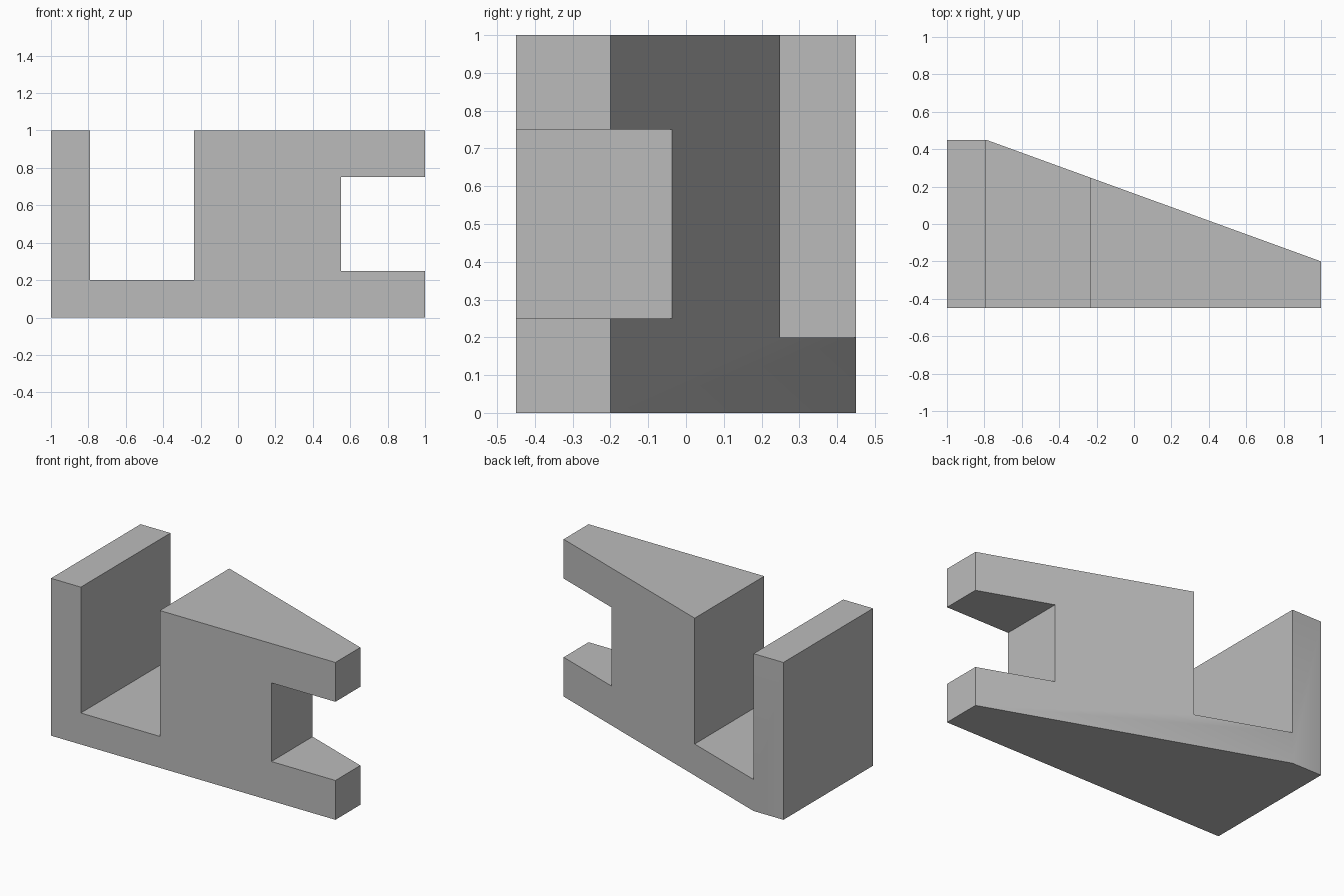
import bpy
import bmesh

cube = bpy.data.objects.get("Cube")
if cube:
    bpy.data.objects.remove(cube, do_unlink=True)

FRONT, BACK, TIP = -0.45, 0.45, -0.20   # depth limits; TIP is the back at the narrow end
BEND = -0.79                            # where the back starts to taper

# Plain grey material
grey = bpy.data.materials.new("plain grey")
grey.use_nodes = True
colour = (0.5, 0.5, 0.5, 1)
grey.diffuse_color = colour
grey.node_tree.nodes["Principled BSDF"].inputs["Base Color"].default_value = colour

# Front outline: end wall, open slot, main block and forked end
outline = [(-1, 0), (BEND, 0), (1, 0), (1, 0.25), (0.55, 0.25), (0.55, 0.75),
           (1, 0.75), (1, 1), (-0.235, 1), (-0.235, 0.2), (BEND, 0.2),
           (BEND, 1), (-1, 1)]


def back_depth(x):
    """Depth of the back surface at x: level on the wall, then tapering."""
    return BACK + (TIP - BACK) * max(0, x - BEND) / (1 - BEND)


bm = bmesh.new()
front = bm.faces.new([bm.verts.new((x, FRONT, z)) for x, z in outline])
result = bmesh.ops.extrude_face_region(bm, geom=[front], use_keep_orig=True)
back_verts = [g for g in result["geom"] if isinstance(g, bmesh.types.BMVert)]

# Fold the back along the bend, then push it out to the taper
fold = [v for v in back_verts if abs(v.co.x - BEND) < 0.001 and v.co.z < 0.5]
bmesh.ops.connect_verts(bm, verts=fold)
for v in back_verts:
    v.co.y = back_depth(v.co.x)
bmesh.ops.recalc_face_normals(bm, faces=bm.faces)

mesh = bpy.data.meshes.new("tapered_bracket")
bm.to_mesh(mesh)
bm.free()
mesh.materials.append(grey)
bracket = bpy.data.objects.new("tapered_bracket", mesh)
bpy.context.collection.objects.link(bracket)

# Soften only the shallow bend
bpy.ops.object.select_all(action="DESELECT")
bracket.select_set(True)
bpy.context.view_layer.objects.active = bracket
bpy.ops.object.shade_smooth_by_angle()
